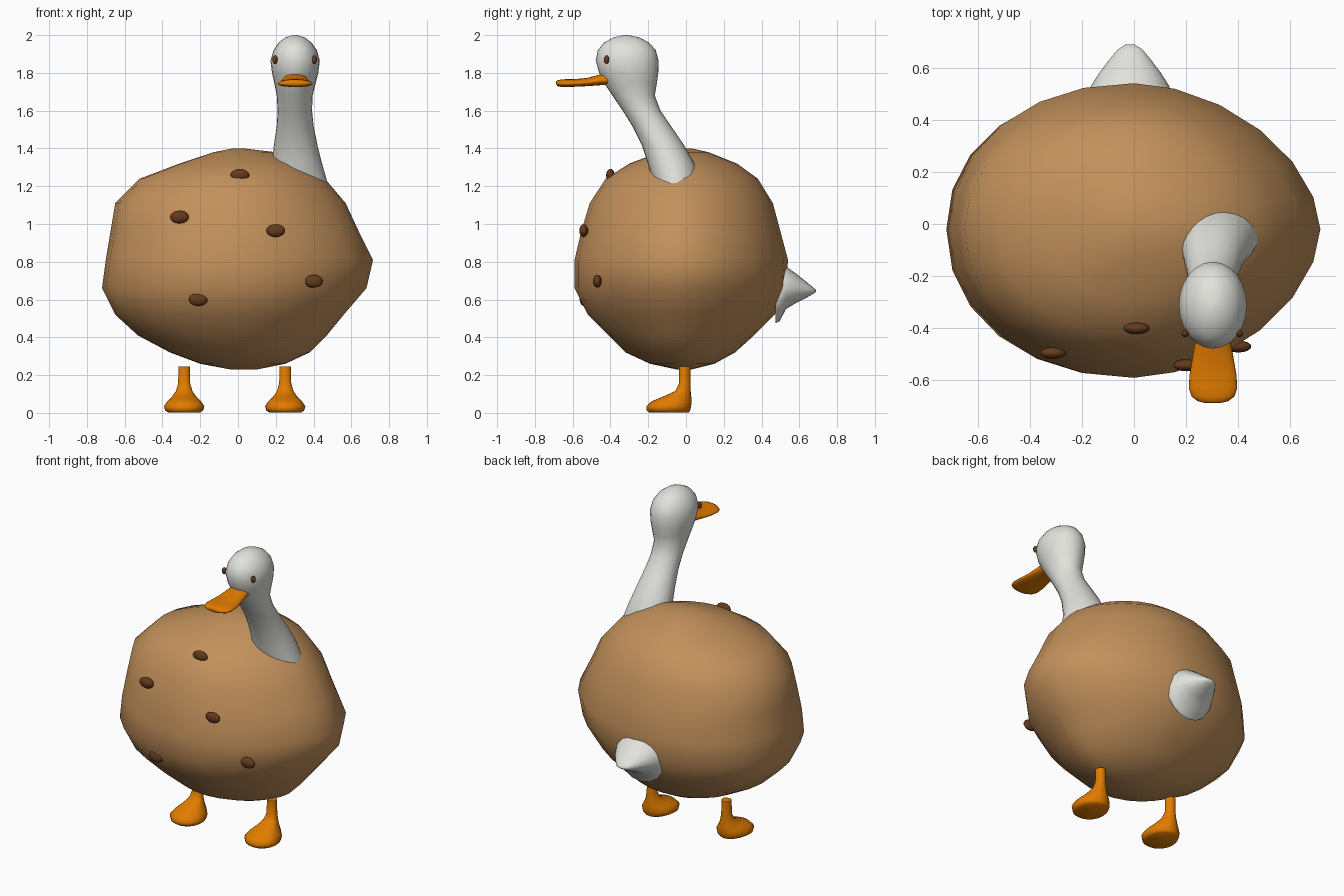
import bpy, bmesh, math


def material(name, rgb):
    m = bpy.data.materials.new(name)
    m.diffuse_color = (*rgb, 1)
    return m


BROWN = material("baked brown", (0.54, 0.28, 0.105))
DARK = material("dark brown", (0.13, 0.043, 0.011))
WHITE = material("off white", (0.76, 0.76, 0.72))
ORANGE = material("orange", (0.76, 0.20, 0.0))


def finish(name, bm, mat, angle=60):
    bmesh.ops.recalc_face_normals(bm, faces=bm.faces)
    me = bpy.data.meshes.new(name)
    bm.to_mesh(me)
    bm.free()
    ob = bpy.data.objects.new(name, me)
    bpy.context.collection.objects.link(ob)
    me.materials.append(mat)
    bpy.ops.object.select_all(action='DESELECT')
    ob.select_set(True)
    bpy.context.view_layer.objects.active = ob
    bpy.ops.object.shade_smooth_by_angle(angle=math.radians(angle))
    return ob


def spow(v, p):
    return math.copysign(abs(v) ** p, v)


def loft(name, rings, mat, axis='z', seg=24, am=None, bm_mid=None, pl=1.0, pr=1.0, angle=60):
    """Skin rings (t, a_min, a_max, b_min, b_max) stacked along an axis.
    am / bm_mid: where the ring is widest; pl / pr: roundness of left and right half."""
    bm = bmesh.new()
    loops = []
    for t, a0, a1, b0, b1 in rings:
        ca = (a0 + a1) / 2 if am is None else am
        cb = (b0 + b1) / 2 if bm_mid is None else max(bm_mid, b0 * .6 + b1 * .4)
        loop = []
        for i in range(seg):
            c, s = math.cos(2 * math.pi * i / seg), math.sin(2 * math.pi * i / seg)
            p = pr if c > 0 else pl
            a = ca + spow(c, p) * ((a1 - ca) if c > 0 else (ca - a0))
            b = cb + spow(s, p) * ((b1 - cb) if s > 0 else (cb - b0))
            loop.append(bm.verts.new((a, b, t) if axis == 'z' else (a, t, b)))
        loops.append(loop)
    for lo, hi in zip(loops, loops[1:]):
        for i in range(seg):
            j = (i + 1) % seg
            bm.faces.new((lo[i], lo[j], hi[j], hi[i]))
    bm.faces.new(loops[0])
    bm.faces.new(loops[-1])
    return finish(name, bm, mat, angle)


def ellipsoid(name, loc, radii, mat):
    bm = bmesh.new()
    bmesh.ops.create_uvsphere(bm, u_segments=16, v_segments=10, radius=1)
    bmesh.ops.scale(bm, vec=radii, verts=bm.verts)
    bmesh.ops.translate(bm, vec=loc, verts=bm.verts)
    return finish(name, bm, mat, 80)


# Lumpy round body
loft("body", [
    (0.230, -0.04, 0.10, -0.05, 0.03),
    (0.260, -0.20, 0.25, -0.19, 0.15),
    (0.320, -0.36, 0.38, -0.32, 0.26),
    (0.410, -0.53, 0.47, -0.41, 0.36),
    (0.520, -0.65, 0.56, -0.52, 0.47),
    (0.660, -0.72, 0.68, -0.59, 0.53),
    (0.810, -0.70, 0.715, -0.59, 0.54),
    (0.960, -0.675, 0.64, -0.555, 0.50),
    (1.110, -0.65, 0.57, -0.51, 0.46),
    (1.240, -0.52, 0.46, -0.425, 0.38),
    (1.320, -0.31, 0.34, -0.30, 0.27),
    (1.380, -0.13, 0.20, -0.14, 0.12),
    (1.400, -0.03, 0.03, -0.05, 0.03)], BROWN, am=0, bm_mid=-0.02, pl=0.95, pr=1.12, angle=80)

# Neck and head in one skin
loft("neck_and_head", [
    (1.190, 0.17, 0.48, -0.165, 0.075),
    (1.240, 0.17, 0.468, -0.18, 0.065),
    (1.320, 0.18, 0.445, -0.202, 0.045),
    (1.420, 0.19, 0.42, -0.235, -0.012),
    (1.520, 0.205, 0.40, -0.285, -0.08),
    (1.600, 0.21, 0.392, -0.335, -0.135),
    (1.680, 0.205, 0.395, -0.39, -0.165),
    (1.740, 0.193, 0.41, -0.43, -0.155),
    (1.800, 0.18, 0.425, -0.46, -0.147),
    (1.865, 0.172, 0.433, -0.478, -0.145),
    (1.920, 0.188, 0.418, -0.467, -0.16),
    (1.960, 0.215, 0.39, -0.435, -0.195),
    (1.987, 0.25, 0.355, -0.385, -0.245),
    (2.000, 0.29, 0.315, -0.335, -0.305)], WHITE, angle=80)

# Flat flared bill
X = 0.303
loft("bill", [(y, X - w, X + w, zb, zt) for y, w, zb, zt in (
    (-0.41, 0.062, 1.735, 1.805),
    (-0.45, 0.068, 1.735, 1.793),
    (-0.52, 0.080, 1.730, 1.774),
    (-0.58, 0.090, 1.727, 1.768),
    (-0.63, 0.093, 1.725, 1.767),
    (-0.662, 0.082, 1.726, 1.765),
    (-0.680, 0.058, 1.730, 1.761),
    (-0.687, 0.028, 1.738, 1.753))], ORANGE, axis='y', bm_mid=1.740, angle=70)

# Eyes
for side, x in (("right", 0.196), ("left", 0.404)):
    ellipsoid(side + "_eye", (x, -0.42, 1.87), (0.014, 0.014, 0.022), DARK)

# Chips on the front of the body
for i, loc in enumerate(((0.01, -0.40, 1.258), (-0.31, -0.495, 1.037), (0.20, -0.542, 0.965),
                         (0.40, -0.47, 0.697), (-0.21, -0.54, 0.60))):
    ellipsoid("chip_%d" % (i + 1), loc, (0.05, 0.023, 0.034), DARK)

# Stubby pointed tail
loft("tail", [(y, -0.015 - w, -0.015 + w, zb, zt) for y, w, zb, zt in (
    (0.475, 0.160, 0.475, 0.80),
    (0.495, 0.160, 0.485, 0.795),
    (0.53, 0.150, 0.55, 0.775),
    (0.58, 0.118, 0.58, 0.74),
    (0.63, 0.080, 0.605, 0.700),
    (0.67, 0.047, 0.628, 0.667),
    (0.688, 0.018, 0.64, 0.652))], WHITE, axis='y', seg=16, angle=80)

# Webbed feet with short legs
for side, x in (("right", -0.285), ("left", 0.25)):
    loft(side + "_foot", [(z, x - w, x + w, yf, yb) for z, w, yf, yb in (
        (0.003, 0.085, -0.195, 0.015),
        (0.012, 0.100, -0.208, 0.022),
        (0.035, 0.107, -0.210, 0.027),
        (0.060, 0.090, -0.185, 0.030),
        (0.085, 0.065, -0.125, 0.028),
        (0.115, 0.044, -0.058, 0.025),
        (0.155, 0.032, -0.037, 0.024),
        (0.245, 0.030, -0.036, 0.024))], ORANGE, seg=20, bm_mid=-0.11)
